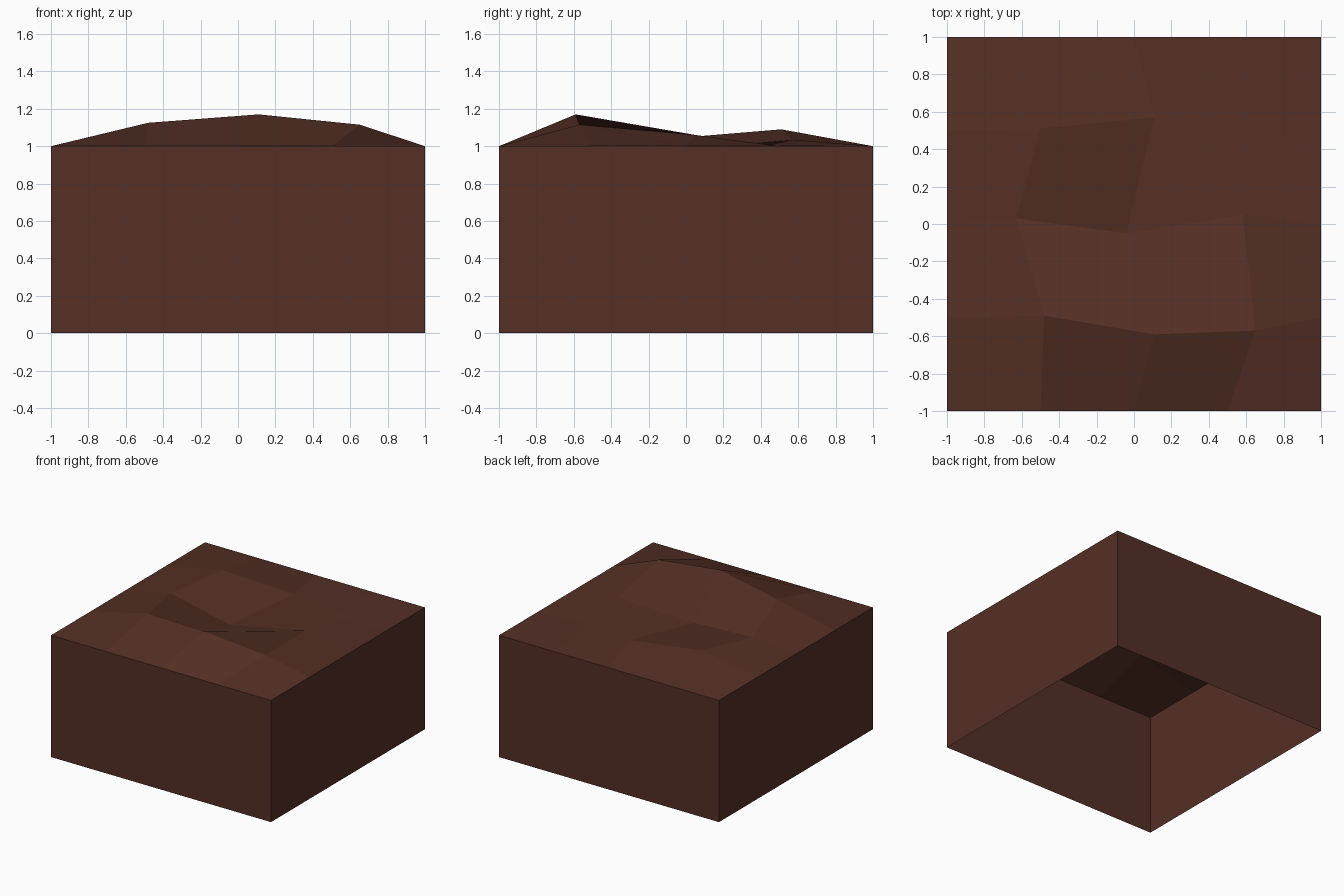
import bpy
import bmesh

# Remove the default object
default_object = bpy.data.objects.get("Cube")
if default_object:
    bpy.data.objects.remove(default_object, do_unlink=True)


def make_material(name, color):
    material = bpy.data.materials.new(name)
    material.use_nodes = True
    material.diffuse_color = color
    shader = material.node_tree.nodes["Principled BSDF"]
    shader.inputs["Base Color"].default_value = color
    shader.inputs["Roughness"].default_value = 1.0
    return material


SEGMENTS = 4
TOP_HEIGHT = 1.0

# Inner points of the uneven ground, row by row from front to back
BUMPS = [
    [(-0.48, -0.49, 1.125), (0.11, -0.59, 1.17), (0.65, -0.57, 1.115)],
    [(-0.63, 0.03, 1.05), (-0.04, -0.05, 0.98), (0.58, 0.05, 1.06)],
    [(-0.50, 0.51, 1.09), (0.11, 0.57, 1.035), (0.55, 0.45, 1.005)],
]


def ground_point(column, row):
    """Level rim around the block, shifted points inside it."""
    if 0 < column < SEGMENTS and 0 < row < SEGMENTS:
        return BUMPS[row - 1][column - 1]
    step = 2.0 / SEGMENTS
    return (column * step - 1.0, row * step - 1.0, TOP_HEIGHT)


bm = bmesh.new()

# Faceted top surface
grid = [[bm.verts.new(ground_point(column, row)) for column in range(SEGMENTS + 1)]
        for row in range(SEGMENTS + 1)]
for row in range(SEGMENTS):
    for column in range(SEGMENTS):
        near, far = grid[row], grid[row + 1]
        bm.faces.new((near[column], near[column + 1], far[column + 1], far[column]))

# Straight walls dropped from the rim, open underneath
rim = [edge for edge in bm.edges if edge.is_boundary]
walls = bmesh.ops.extrude_edge_only(bm, edges=rim)
for item in walls["geom"]:
    if isinstance(item, bmesh.types.BMVert):
        item.co.z = 0.0

bm.normal_update()
mesh = bpy.data.meshes.new("dirt_block")
bm.to_mesh(mesh)
bm.free()

# Flat-shaded block in one earth colour
mesh.materials.append(make_material("earth brown", (0.09, 0.029, 0.019, 1.0)))
block = bpy.data.objects.new("dirt_block", mesh)
bpy.context.scene.collection.objects.link(block)
